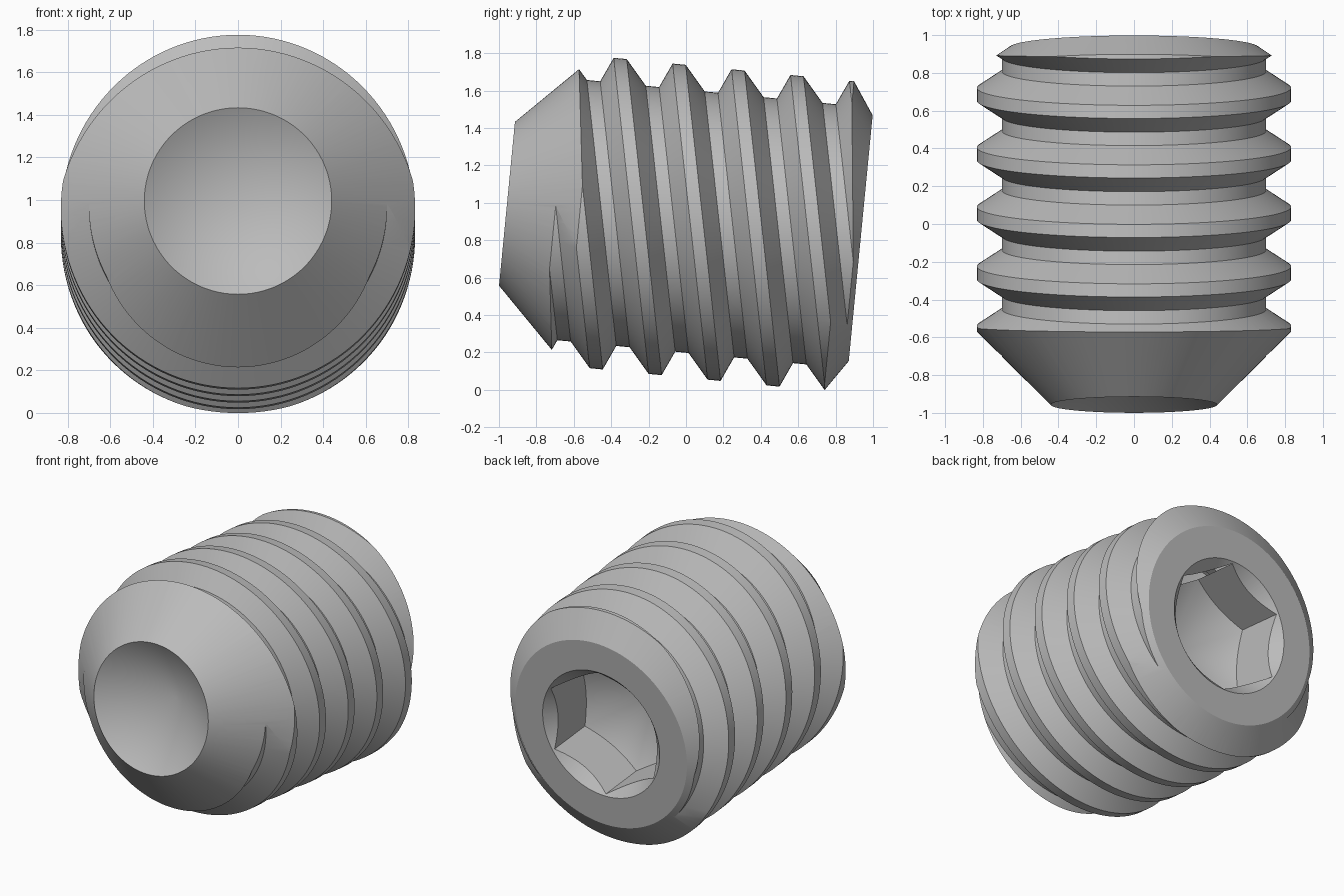
import bpy, bmesh, math

cube = bpy.data.objects.get("Cube")
if cube:
    bpy.data.objects.remove(cube, do_unlink=True)

TILT = math.radians(5.55)
LENGTH, PITCH, SLANT = 1.9, 0.3165, 0.21
CREST, ROOT = 0.832, 0.70

steel = bpy.data.materials.new("grey_steel")
steel.use_nodes = True
GREY = (0.5, 0.5, 0.5, 1)
steel.diffuse_color = GREY
steel.node_tree.nodes["Principled BSDF"].inputs["Base Color"].default_value = GREY


def revolve(name, profile, segments=128, slant=0.0):
    """Solid turned around the y axis from (y, radius) points; slant tips its rings."""
    bm = bmesh.new()
    rings = []
    for y, r in profile:
        count = segments if r > 0 else 1
        ring = []
        for i in range(count):
            a = math.tau * i / segments + math.pi / 2
            x, z = r * math.cos(a), r * math.sin(a)
            ring.append(bm.verts.new((x, y - slant * z, z)))
        rings.append(ring)
    for a, b in zip(rings, rings[1:]):
        for i in range(segments):
            j = (i + 1) % segments
            quad = [a[i % len(a)], a[j % len(a)], b[j % len(b)], b[i % len(b)]]
            bm.faces.new(list(dict.fromkeys(quad)))
    for ring in (rings[0], rings[-1]):
        if len(ring) > 1:
            bm.faces.new(ring)
    bmesh.ops.recalc_face_normals(bm, faces=bm.faces)
    mesh = bpy.data.meshes.new(name)
    bm.to_mesh(mesh)
    bm.free()
    mesh.materials.append(steel)
    obj = bpy.data.objects.new(name, mesh)
    bpy.context.collection.objects.link(obj)
    return obj


def combine(target, tool, operation):
    """Apply a boolean and discard the tool."""
    mod = target.modifiers.new(operation, "BOOLEAN")
    mod.operation, mod.object, mod.solver = operation, tool, "EXACT"
    bpy.ops.object.select_all(action="DESELECT")
    bpy.context.view_layer.objects.active = target
    target.select_set(True)
    bpy.ops.object.modifier_apply(modifier=mod.name)
    bpy.data.objects.remove(tool, do_unlink=True)


# Threaded rod: repeated slanted ridges, longer than the finished screw
ridges = []
for n in range(-2, 9):
    c = 0.069 + n * PITCH
    ridges += [(c - 0.1225, ROOT), (c - 0.035, CREST), (c + 0.035, CREST), (c + 0.1225, ROOT)]
screw = revolve("set_screw", ridges, slant=SLANT)

# Trim to a cupped conical point and a chamfered back end
envelope = revolve("envelope", [(0.27, 0), (0, 0.44), (0.5, 0.94), (1.71, 0.94),
                                (LENGTH, 0.66), (LENGTH, 0)])
combine(screw, envelope, "INTERSECT")

# Hexagonal socket with a drilled conical floor
socket = revolve("socket", [(1.1, 0.44), (2.1, 0.44)], segments=6)
drill = revolve("drill", [(1.3, 0), (1.56, 0.45), (2.0, 0.45), (2.0, 0)])
combine(socket, drill, "INTERSECT")
combine(screw, socket, "DIFFERENCE")

# Countersunk socket rim
countersink = revolve("countersink", [(1.45, 0), (2.0, 0.55), (2.0, 0)])
combine(screw, countersink, "DIFFERENCE")

# Smooth turned surfaces with sharp thread edges, then set the resting tilt
bpy.ops.object.shade_smooth_by_angle(angle=math.radians(22))
screw.rotation_euler = (-TILT, 0, 0)
screw.location = (0, -0.957, 0.995)
